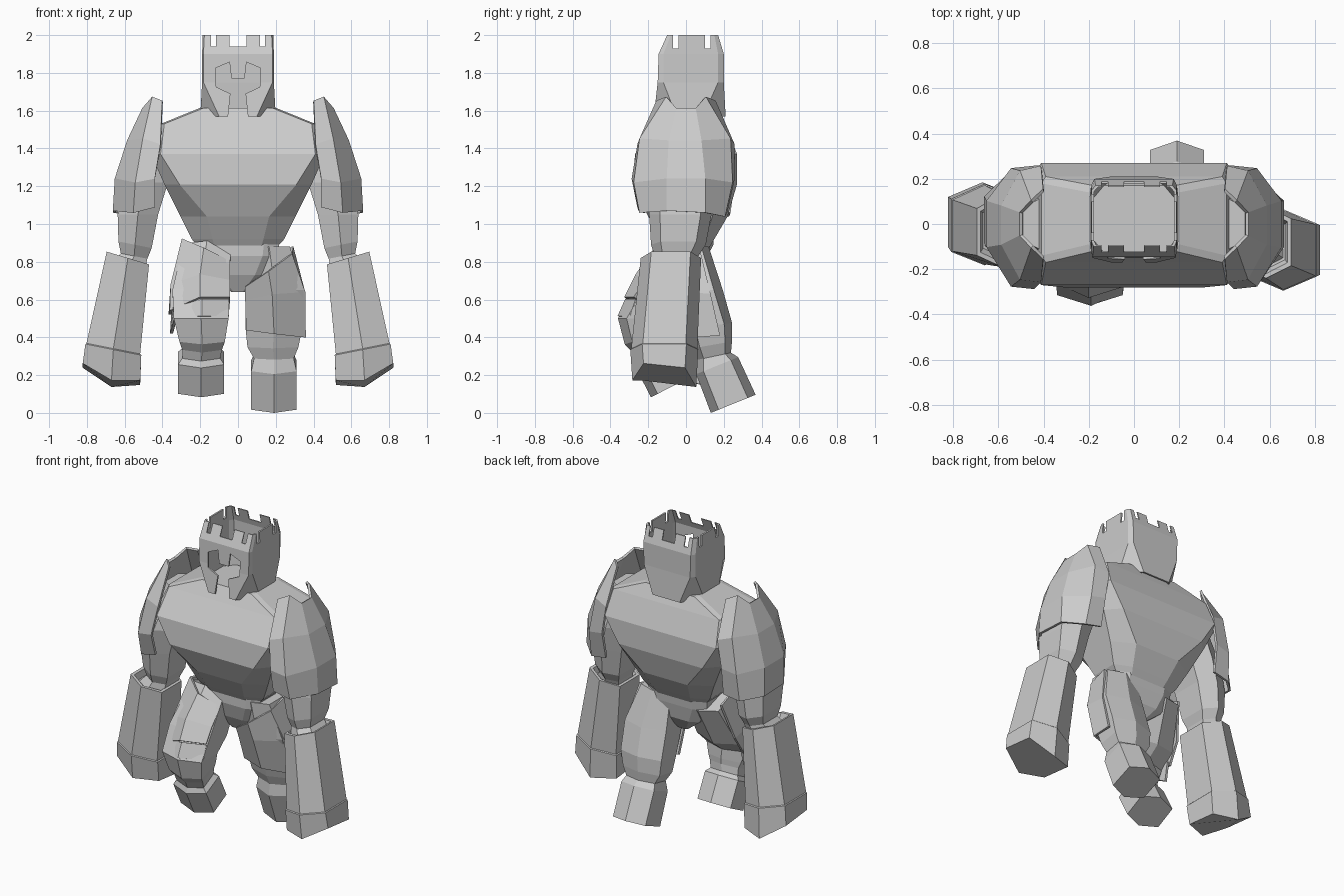
import bpy
import bmesh
from math import sin, cos, radians

old = bpy.data.objects.get("Cube")
if old:
    bpy.data.objects.remove(old, do_unlink=True)

stone = bpy.data.materials.new("grey_stone")
stone.use_nodes = True
stone.diffuse_color = (0.6, 0.6, 0.6, 1)
stone.node_tree.nodes["Principled BSDF"].inputs["Base Color"].default_value = (0.6, 0.6, 0.6, 1)


# ---- helpers ----
def make_object(name, bm):
    bmesh.ops.recalc_face_normals(bm, faces=bm.faces)
    mesh = bpy.data.meshes.new(name)
    bm.to_mesh(mesh)
    bm.free()
    mesh.materials.append(stone)
    obj = bpy.data.objects.new(name, mesh)
    bpy.context.scene.collection.objects.link(obj)
    return obj


def loft(name, rings):
    """Closed solid through a series of rings with equal point counts."""
    bm = bmesh.new()
    loops = [[bm.verts.new(p) for p in ring] for ring in rings]
    count = len(loops[0])
    for low, high in zip(loops, loops[1:]):
        for i in range(count):
            j = (i + 1) % count
            bm.faces.new((low[i], low[j], high[j], high[i]))
    bm.faces.new(loops[0])
    bm.faces.new(loops[-1])
    return make_object(name, bm)


def plate(name, rows, thickness=0.016):
    """Open armour sheet through rows of points, thickened."""
    bm = bmesh.new()
    grid = [[bm.verts.new(p) for p in row] for row in rows]
    for low, high in zip(grid, grid[1:]):
        for i in range(len(low) - 1):
            bm.faces.new((low[i], low[i + 1], high[i + 1], high[i]))
    obj = make_object(name, bm)
    solid = obj.modifiers.new("thickness", 'SOLIDIFY')
    solid.thickness = thickness
    solid.offset = 0
    return obj


def mirrored_ring(z, half):
    """Ring at height z from the points of its +x half, front to back."""
    return [(x, y, z) for x, y in half] + [(-x, y, z) for x, y in reversed(half)]


def chamfered(z, w, front, back, cut_x, cut_y):
    return mirrored_ring(z, [(w - cut_x, front), (w, front + cut_y),
                             (w, back - cut_y), (w - cut_x, back)])


def hexagon(cx, cy, cz, w, d, tilt=0, slope=0, drop=0):
    """Limb section with flat sides and a ridge at front and back."""
    ring = []
    for u, v in ((0, -1), (1, -.65), (1, .65), (0, 1), (-1, .65), (-1, -.65)):
        a = radians(tilt)
        z = cz + v * d * sin(a) + u * w * slope - (drop if u == 0 else 0)
        ring.append((cx + u * w, cy + v * d * cos(a), z))
    return ring


def box(name, low, high):
    corners = [(low[0], low[1]), (high[0], low[1]), (high[0], high[1]), (low[0], high[1])]
    return loft(name, [[(x, y, z) for x, y in corners] for z in (low[2], high[2])])


def carve(obj, cutters):
    """Subtract the cutters for good, then remove them."""
    for cutter in cutters:
        cutter.hide_render = True
        cut = obj.modifiers.new("cut", 'BOOLEAN')
        cut.operation = 'DIFFERENCE'
        cut.solver = 'EXACT'
        cut.object = cutter
    bpy.context.view_layer.update()
    graph = bpy.context.evaluated_depsgraph_get()
    mesh = bpy.data.meshes.new_from_object(obj.evaluated_get(graph))
    obj.modifiers.clear()
    obj.data = mesh
    for cutter in cutters:
        bpy.data.objects.remove(cutter, do_unlink=True)


# ---- torso and pelvis ----
loft("torso", [
    chamfered(.87, .2, -.1, .12, .08, .04),
    chamfered(.92, .245, -.13, .15, .11, .05),
    chamfered(1.04, .305, -.2, .22, .14, .08),
    chamfered(1.21, .39, -.28, .27, .08, .09),
    chamfered(1.37, .46, -.27, .27, .05, .06),
    chamfered(1.53, .41, -.17, .21, .02, .03),
    chamfered(1.615, .2, -.12, .17, .02, .03)])
loft("pelvis", [
    chamfered(.64, .035, -.03, .04, .01, .01),
    chamfered(.73, .15, -.08, .1, .06, .03),
    chamfered(.83, .21, -.11, .12, .08, .04),
    chamfered(.92, .22, -.11, .13, .08, .04)])

# ---- hollow helmet head with battlement crown ----
head_rings = [
    mirrored_ring(1.57, [(.1, -.17), (.2, -.05), (.2, .09), (.1, .21)]),
    mirrored_ring(1.75, [(.183, -.15), (.19, -.12), (.19, .17), (.17, .2)]),
    mirrored_ring(1.9, [(.183, -.145), (.19, -.12), (.19, .17), (.175, .2)]),
    mirrored_ring(2, [(.178, -.1), (.187, -.08), (.187, .15), (.17, .17)])]
head = loft("helmet_head", head_rings)
# the hollow repeats the outside, slightly smaller and longer at both ends
hollow = [[(x * .94, .03 + (y - .03) * .94, 1.79 + (z - 1.79) * 1.02) for x, y, z in ring]
          for ring in head_rings]
cutters = [loft("head_hollow", hollow)]
for x, half in ((-.13, .014), (0, .045), (.13, .014)):
    cutters.append(box("crown_slot", (x - half, -.4, 1.94), (x + half, .4, 2.1)))
for y in (-.055, .115):
    cutters.append(box("side_slot", (-.4, y - .015, 1.93), (.4, y + .015, 2.1)))
visor = [(.035, 1.77), (.045, 1.857), (.12, 1.825), (.115, 1.725), (.04, 1.69), (.06, 1.5)]
outline = visor + [(-x, z) for x, z in reversed(visor)]
cutters.append(loft("visor_cut", [[(x, y, z) for x, z in outline] for y in (-.3, -.03)]))
carve(head, cutters)

# ---- arms: left side built, right side mirrored with a backward swing ----
pauldron_rows = [
    [(.4, -.15, 1.65), (.45, -.1, 1.67), (.5, -.05, 1.61),
     (.5, .05, 1.61), (.45, .1, 1.67), (.4, .15, 1.65)],
    [(.41, -.25, 1.42), (.5, -.24, 1.45), (.58, -.09, 1.44),
     (.58, .08, 1.44), (.5, .23, 1.45), (.41, .25, 1.42)],
    [(.44, -.28, 1.24), (.54, -.27, 1.22), (.645, -.1, 1.24),
     (.645, .1, 1.24), (.54, .24, 1.22), (.44, .25, 1.24)],
    [(.44, -.25, 1.09), (.55, -.24, 1.06), (.655, -.1, 1.07),
     (.655, .1, 1.06), (.55, .2, 1.04), (.44, .21, 1.06)]]
upper_arm_rings = [
    hexagon(.42, 0, 1.5, .07, .11),
    hexagon(.49, -.02, 1.22, .12, .17),
    hexagon(.53, -.03, 1.05, .107, .165),
    hexagon(.545, -.04, .89, .088, .145, slope=.2),
    hexagon(.55, -.05, .83, .07, .115, slope=.2),
    hexagon(.58, -.075, .77, .085, .12, slope=.3)]
forearm_rings = [
    hexagon(.583, -.08, .78, .085, .12, slope=.3),
    hexagon(.583, -.08, .82, .095, .14, slope=.3),
    hexagon(.583, -.08, .82, .112, .16, slope=.3),
    hexagon(.66, -.115, .34, .142, .175, slope=.2),
    hexagon(.66, -.115, .335, .148, .18, slope=.2),
    hexagon(.67, -.115, .205, .152, .17, tilt=-6, slope=.3, drop=.05)]

for label, side, swing in (("left", 1, 0), ("right", -1, .13)):
    def place(rings):
        return [[(x * side, y + swing * max(0, min(1, 1.2 - z)), z) for x, y, z in ring]
                for ring in rings]
    plate(label + "_pauldron", place(pauldron_rows))
    loft(label + "_upper_arm", place(upper_arm_rings))
    loft(label + "_forearm", place(forearm_rings))

# ---- left leg, trailing ----
loft("left_leg", [
    hexagon(.165, .01, .88, .11, .11),
    hexagon(.195, .06, .65, .152, .135),
    hexagon(.19, .125, .46, .15, .12, 8),
    hexagon(.185, .14, .36, .135, .105, 10),
    hexagon(.19, .15, .3, .105, .09, 12),
    hexagon(.19, .165, .25, .12, .12, 22),
    hexagon(.19, .25, .048, .12, .128, 22)])
plate("left_thigh_plate", [
    [(.04, -.07, .67), (.16, -.12, .75), (.28, -.06, .84), (.285, .07, .88)],
    [(.04, -.04, .6), (.18, -.09, .63), (.35, -.01, .64), (.35, .13, .63)],
    [(.045, .01, .44), (.19, -.02, .42), (.352, .05, .4), (.347, .18, .41)]])

# ---- right leg, striding forward with a bent knee ----
loft("right_leg", [
    hexagon(-.165, 0, .87, .125, .12, -20),
    hexagon(-.195, -.14, .62, .152, .14, -20),
    hexagon(-.195, -.23, .5, .145, .13, 0),
    hexagon(-.19, -.21, .4, .12, .12, 18),
    hexagon(-.19, -.19, .36, .105, .1, 24),
    hexagon(-.195, -.175, .315, .1, .09, 27),
    hexagon(-.195, -.163, .29, .122, .115, 27),
    hexagon(-.195, -.083, .135, .122, .115, 27)])
plate("right_thigh_plate", [
    [(-.045, -.12, .8), (-.18, -.16, .87), (-.29, -.08, .92), (-.3, .06, .88)],
    [(-.045, -.21, .7), (-.2, -.26, .73), (-.35, -.17, .68), (-.35, -.01, .65)],
    [(-.045, -.27, .61), (-.2, -.32, .61), (-.355, -.25, .54), (-.36, -.09, .52)]])
plate("right_knee_plate", [
    [(-.05, -.26, .6), (-.19, -.315, .6), (-.335, -.24, .55), (-.345, -.09, .54)],
    [(-.05, -.29, .51), (-.19, -.355, .51), (-.33, -.28, .5), (-.352, -.12, .42)]])
